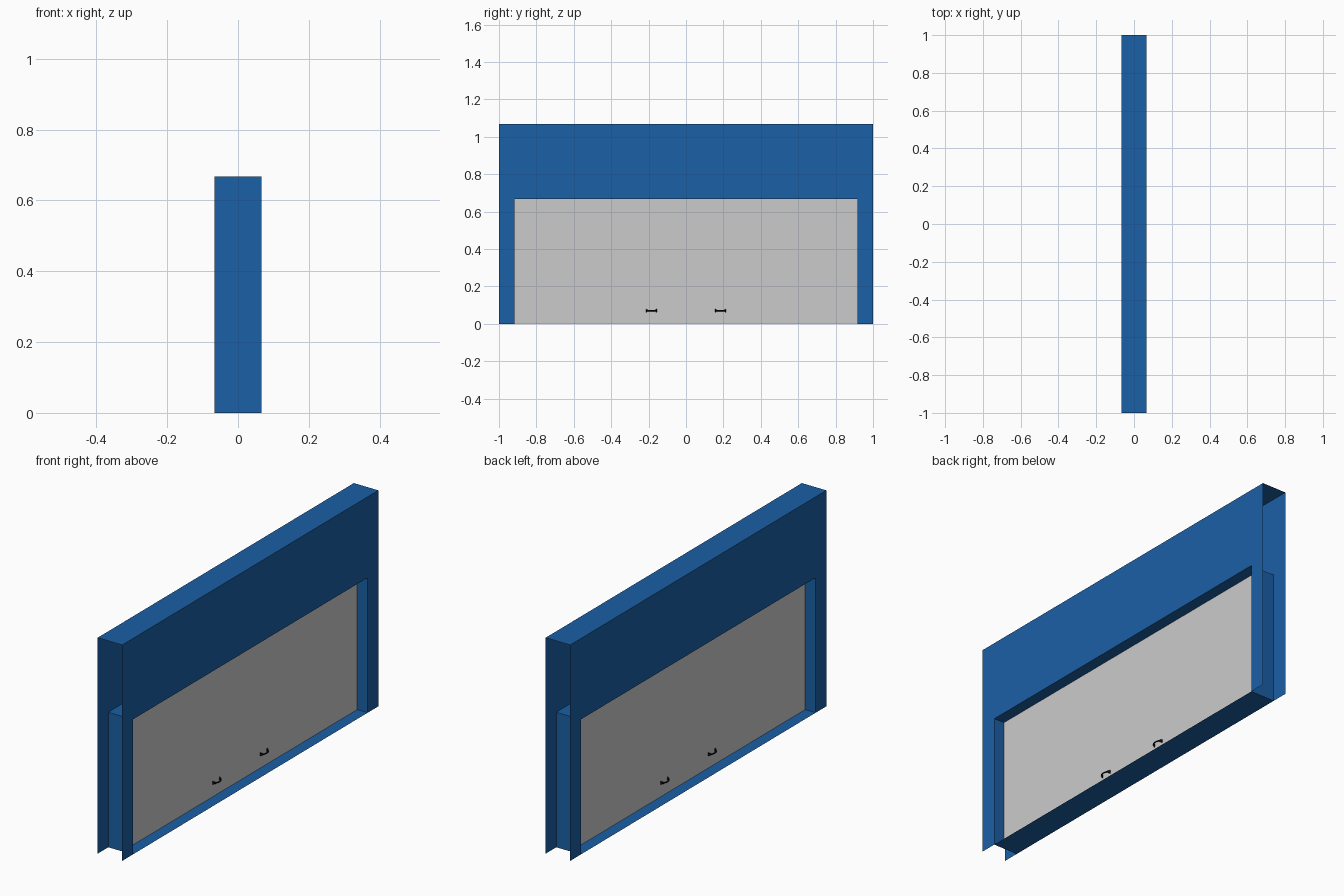
import bpy, bmesh, math
from mathutils import Vector

if "Cube" in bpy.data.objects:
    bpy.data.objects.remove(bpy.data.objects["Cube"])

HX, HY, H = 0.067, 1.0, 1.067      # wall half thickness, half length, height
OY, OZ = 0.917, 0.667              # opening half width, height
DX = 0.01                          # door half thickness


def material(name, rgb):
    m = bpy.data.materials.new(name)
    m.diffuse_color = (*rgb, 1)
    m.use_nodes = True
    m.node_tree.nodes["Principled BSDF"].inputs["Base Color"].default_value = m.diffuse_color
    return m


def finish(bm, name, mat=None):
    bmesh.ops.recalc_face_normals(bm, faces=bm.faces)
    me = bpy.data.meshes.new(name)
    bm.to_mesh(me)
    bm.free()
    ob = bpy.data.objects.new(name, me)
    bpy.context.collection.objects.link(ob)
    if mat:
        me.materials.append(mat)
    return ob


blue = material("wall_blue", (0.011, 0.115, 0.38))
black = material("handle_black", (0.005, 0.005, 0.005))

# Hollow wall: two arch-shaped sheets, a top, and a lined opening; ends stay open
outline = [(-HY, 0), (-HY, H), (HY, H), (HY, 0),
           (OY, 0), (OY, OZ), (-OY, OZ), (-OY, 0)]
bm = bmesh.new()
back, front = [[bm.verts.new((x, y, z)) for y, z in outline] for x in (-HX, HX)]
bm.faces.new(back[::-1])
bm.faces.new(front)
for a, b in ((1, 2), (4, 5), (5, 6), (6, 7), (7, 4)):   # top, jamb, head, jamb, sill
    bm.faces.new((back[a], back[b], front[b], front[a]))
finish(bm, "wall_frame", blue)

# Door panel filling the opening
bm = bmesh.new()
bmesh.ops.create_cube(bm, size=1)
for v in bm.verts:
    v.co = (v.co.x * 2 * DX, v.co.y * 2 * (OY - 0.0005),
            OZ / 2 + v.co.z * (OZ - 0.001))
finish(bm, "door_panel")

# Bowed pull handles with flared feet: (y, distance from door, half height)
half = [(-0.027, 0.0, 0.010), (-0.026, 0.005, 0.007),
        (-0.020, 0.013, 0.004), (-0.010, 0.017, 0.0035)]
stations = half + [(0, 0.018, 0.0035)] + [(-y, d, h) for y, d, h in half[::-1]]
SIDES, THICK = 8, 0.003


def handle(name, side, yc):
    bm = bmesh.new()
    pts = [Vector((side * (DX + d), yc + y, 0.07)) for y, d, h in stations]
    rings = []
    for i, p in enumerate(pts):
        t = (pts[min(i + 1, len(pts) - 1)] - pts[max(i - 1, 0)]).normalized()
        n = t.cross(Vector((0, 0, 1)))
        ring = []
        for k in range(SIDES):
            a = 2 * math.pi * k / SIDES
            ring.append(bm.verts.new(p + n * THICK * math.cos(a)
                        + Vector((0, 0, stations[i][2] * math.sin(a)))))
        rings.append(ring)
    for r, s in zip(rings, rings[1:]):
        for k in range(SIDES):
            j = (k + 1) % SIDES
            bm.faces.new((r[k], r[j], s[j], s[k]))
    bm.faces.new(rings[0])
    bm.faces.new(rings[-1])
    finish(bm, name, black)


for side, face in ((1, "front"), (-1, "back")):
    for yc, hand in ((-0.185, "left"), (0.185, "right")):
        handle(f"{face}_handle_{hand}", side, yc)
